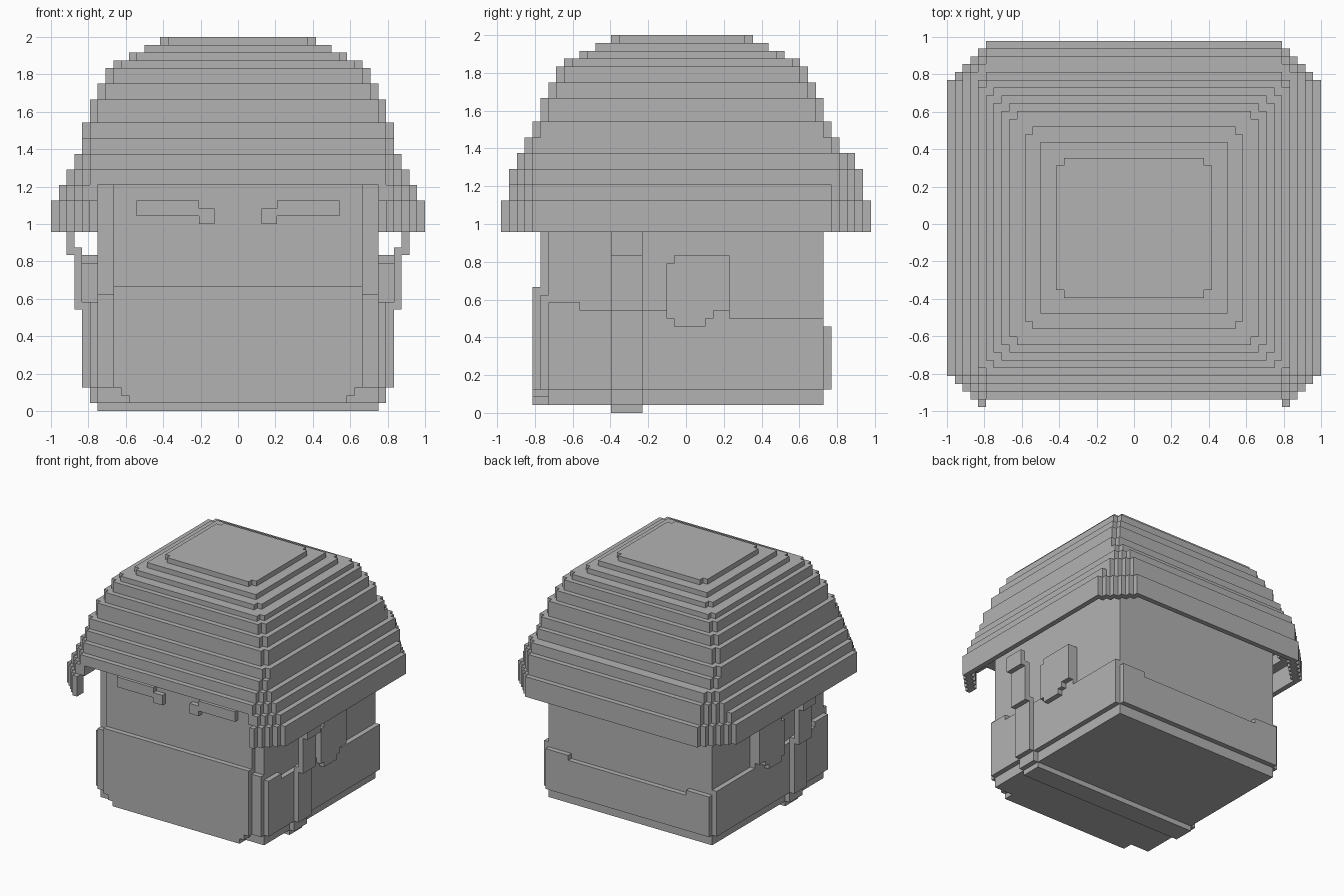
import bpy, bmesh

cube = bpy.data.objects.get("Cube")
if cube:
    bpy.data.objects.remove(cube, do_unlink=True)

U = 1 / 24  # one block of the stepped grid

grey = bpy.data.materials.new("plain grey")
grey.use_nodes = True
grey.diffuse_color = (0.448, 0.448, 0.448, 1)
grey.node_tree.nodes["Principled BSDF"].inputs["Base Color"].default_value = grey.diffuse_color


def finish(name, bm, mirror=False):
    bmesh.ops.scale(bm, vec=(U, U, U), verts=bm.verts)
    bmesh.ops.recalc_face_normals(bm, faces=bm.faces)
    mesh = bpy.data.meshes.new(name)
    bm.to_mesh(mesh)
    bm.free()
    mesh.materials.append(grey)
    obj = bpy.data.objects.new(name, mesh)
    bpy.context.collection.objects.link(obj)
    if mirror:
        obj.modifiers.new("Mirror", 'MIRROR').merge_threshold = 0.0005
    return obj


def box(name, x, y, z, mirror=False):
    bm = bmesh.new()
    verts = bmesh.ops.create_cube(bm, size=1)["verts"]
    for v in verts:
        v.co = [r[0] if c < 0 else r[1] for c, r in zip(v.co, (x, y, z))]
    return finish(name, bm, mirror)


def prism(name, outline, axis, lo, hi, mirror=False):
    """Extrude an outline along x (outline in y, z) or y (outline in x, z)."""
    bm = bmesh.new()
    place = (lambda a, b, d: (d, a, b)) if axis == 'X' else (lambda a, b, d: (a, d, b))
    face = bm.faces.new([bm.verts.new(place(a, b, lo)) for a, b in outline])
    new = bmesh.ops.extrude_face_region(bm, geom=[face])["geom"]
    step = place(0, 0, hi - lo)
    bmesh.ops.translate(bm, vec=step, verts=[g for g in new if isinstance(g, bmesh.types.BMVert)])
    return finish(name, bm, mirror)


def helmet_layer(name, z0, z1, half, front, back, nf, nb, thick, start=0):
    """Half ring with staircase corners, mirrored; start > 0 leaves the face open."""
    path = [(start, front, 0, 1)]
    for i in range(nf):
        path += [(half - nf + i, front + i, -1, 1), (half - nf + i, front + i + 1, -1, 1)]
    path.append((half, front + nf, -1, 1))
    path.append((half, back - nb, -1, -1))
    for i in reversed(range(nb)):
        path += [(half - nb + i, back - i - 1, -1, -1), (half - nb + i, back - i, -1, -1)]
    if nb == 0:
        path[-1] = (half, back, -1, -1)
    path.append((0, back, 0, -1))
    bm = bmesh.new()
    rows = []
    for x, y, sx, sy in path:
        ix, iy = x + sx * thick, y + sy * thick
        rows.append([bm.verts.new(p) for p in
                     ((x, y, z0), (x, y, z1), (ix, iy, z1), (ix, iy, z0))])
    for a, b in zip(rows, rows[1:]):
        for k in range(4):
            bm.faces.new((a[k], b[k], b[(k + 1) % 4], a[(k + 1) % 4]))
    if start:
        bm.faces.new(rows[0])
    return finish(name, bm, True)


# Head core and face
box("head_core", (-18, 18), (-17.5, 17.5), (1, 33))
box("face_front", (-16, 16), (-18.5, -17.5), (3, 33))
box("jaw_corner", (16, 18), (-18.5, -17.5), (3, 15), True)

# Raised lower face with stepped bottom corners
prism("lower_face", [(-14, 1), (14, 1), (14, 2), (15, 2), (15, 3), (16, 3), (16, 16),
                     (-16, 16), (-16, 3), (-15, 3), (-15, 2), (-14, 2)], 'Y', -19.5, -17.5)

# Jaw sides and raised band on the back of the neck
prism("jaw_side", [(-17.5, 3), (17.5, 3), (17.5, 12), (5.5, 12), (5.5, 13),
                   (-13.5, 13), (-13.5, 14), (-17.5, 14)], 'X', 18, 19, True)
prism("neck_band", [(-18, 3), (18, 3), (18, 11), (13, 11), (13, 10),
                    (-13, 10), (-13, 11), (-18, 11)], 'Y', 17.5, 18.5)

# Ears
prism("ear", [(-1.5, 11), (2.5, 11), (2.5, 12), (3.5, 12), (3.5, 13), (4.5, 13), (5.5, 13),
              (5.5, 20), (-1.5, 20), (-1.5, 19), (-2.5, 19), (-2.5, 12), (-1.5, 12)],
      'X', 18, 20, True)

# Eyebrows
prism("eyebrow", [(3, 24), (5, 24), (5, 25), (13, 25), (13, 27), (5, 27), (5, 26), (3, 26)],
      'Y', -19.5, -18.5, True)

# Chin strap running under the jaw and up to the rim
strap_y = (-9.5, -5.5)
box("strap_bottom", (-18, 18), strap_y, (0, 1))
for i, (x0, x1, z0, z1) in enumerate([(18, 19, 1, 3), (19, 20, 3, 14),
                                      (20, 21, 13, 21), (21, 22, 20, 23)]):
    box(f"strap_side_{i + 1}", (x0, x1), strap_y, (z0, z1), True)

# Helmet rim and lower layers, open at the face
helmet_layer("helmet_rim", 23, 27, 24, -23.5, 23.5, 4, 5, 1, 19)
helmet_layer("helmet_rim_upper", 27, 29, 23, -22.5, 22.5, 3, 4, 2, 18)

# Closed helmet layers: bottom, top, half width, front, back, corner steps
layers = [(29, 31, 22, -22.5, 22.5, 3), (31, 33, 21, -21.5, 21.5, 2),
          (33, 35, 20, -20.5, 19.5, 1), (35, 37, 20, -19.5, 18.5, 1),
          (37, 40, 19, -18.5, 17.5, 1), (40, 42, 18, -17.5, 16.5, 1),
          (42, 44, 17, -16.5, 15.5, 1), (44, 45, 16, -15.5, 14.5, 1),
          (45, 46, 14, -13.5, 12.5, 1), (46, 47, 12, -11.5, 10.5, 0)]
for i, (z0, z1, half, front, back, n) in enumerate(layers):
    helmet_layer(f"helmet_layer_{i + 1}", z0, z1, half, front, back, n, n, 3)

# Flat crown with notched corners
box("crown_wide", (-10, 10), (-8.5, 7.5), (46, 48))
box("crown_long", (-9, 9), (-9.5, 8.5), (46, 48))
